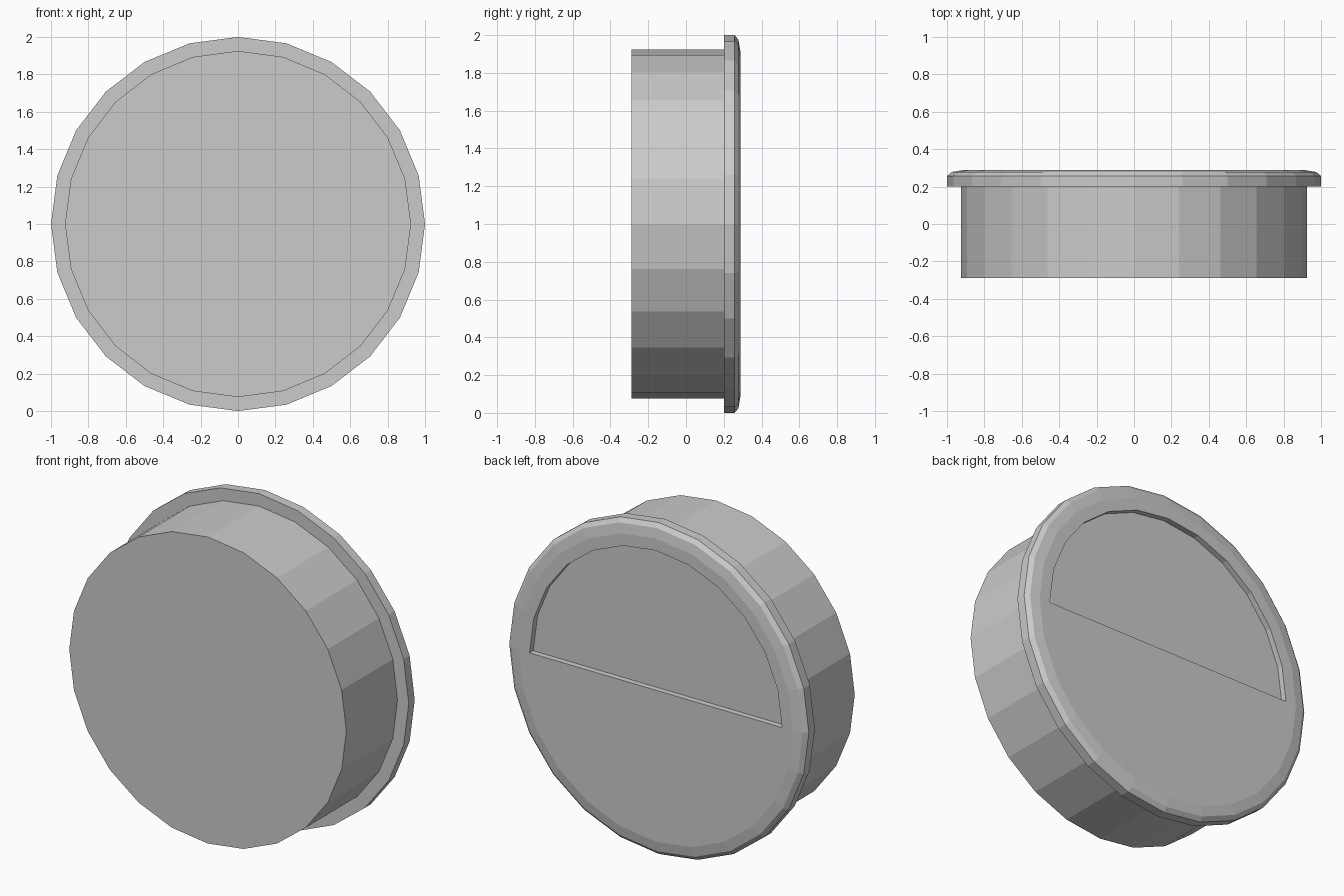
import bpy, bmesh
from math import sin, cos, pi

if "Cube" in bpy.data.objects:
    bpy.data.objects.remove(bpy.data.objects["Cube"])

SIDES = 24
HALF = SIDES // 2
BACK_Y = 0.288
RECESS_R = 0.843
RECESS_DEPTH = 0.035

# Stepped outline, front to back: (radius, y)
PROFILE = [(0.925, -0.288), (0.925, 0.2), (1.0, 0.2), (1.0, 0.257),
           (0.975, 0.278), (0.915, BACK_Y)]

bm = bmesh.new()


def arc(radius, y, count):
    return [bm.verts.new((radius * cos(2 * pi * i / SIDES), y,
                          1 + radius * sin(2 * pi * i / SIDES)))
            for i in range(count)]


def bridge(a, b, closed):
    n = len(a)
    for i in range(n if closed else n - 1):
        j = (i + 1) % n
        bm.faces.new((a[i], a[j], b[j], b[i]))


# Plug body and flange walls
rings = [arc(r, y, SIDES) for r, y in PROFILE]
for a, b in zip(rings, rings[1:]):
    bridge(a, b, True)
bm.faces.new(rings[0])

# Back face around the half-round recess
back = rings[-1]
rim = arc(RECESS_R, BACK_Y, HALF + 1)
bridge(back[:HALF + 1], rim, False)
bm.faces.new(back[HALF:] + [back[0], rim[0], rim[-1]])

# Recess walls and floor
floor = arc(RECESS_R, BACK_Y - RECESS_DEPTH, HALF + 1)
bridge(rim, floor, True)
bm.faces.new(floor)

bmesh.ops.recalc_face_normals(bm, faces=bm.faces)
mesh = bpy.data.meshes.new("round_plug")
bm.to_mesh(mesh)
bm.free()
obj = bpy.data.objects.new("round_plug", mesh)
bpy.context.collection.objects.link(obj)
